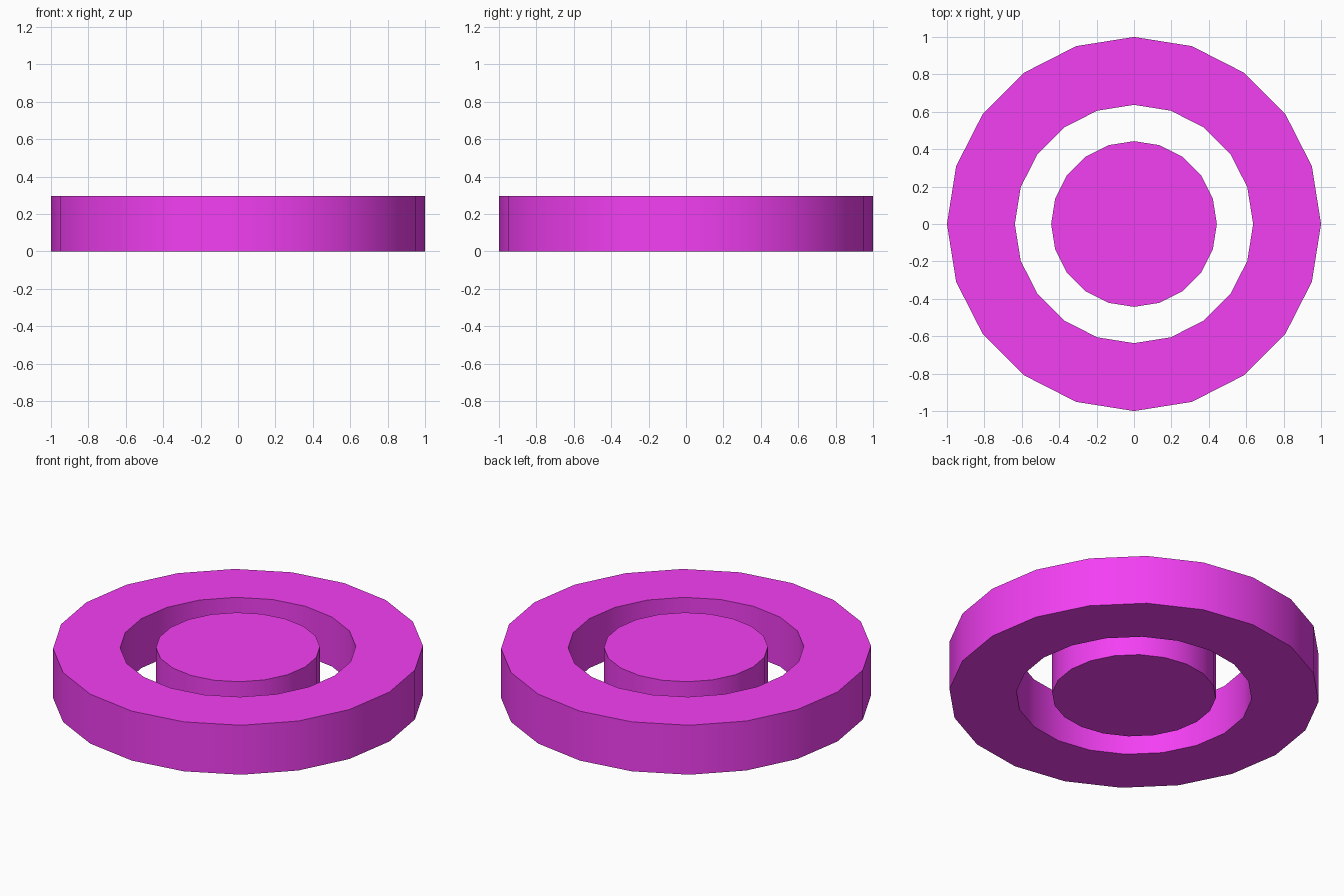
import bpy, bmesh, math

if "Cube" in bpy.data.objects:
    bpy.data.objects.remove(bpy.data.objects["Cube"])

SIDES = 20
HEIGHT = 0.295

mat = bpy.data.materials.new("magenta")
mat.diffuse_color = (0.9, 0.05, 0.9, 1)
mat.use_nodes = True
mat.node_tree.nodes["Principled BSDF"].inputs["Base Color"].default_value = mat.diffuse_color


def circle(bm, radius, z):
    return [bm.verts.new((radius * math.cos(2 * math.pi * i / SIDES),
                          radius * math.sin(2 * math.pi * i / SIDES), z))
            for i in range(SIDES)]


def bridge(bm, a, b):
    for i in range(SIDES):
        j = (i + 1) % SIDES
        bm.faces.new((a[i], a[j], b[j], b[i]))


def finish(bm, name):
    bmesh.ops.recalc_face_normals(bm, faces=bm.faces)
    mesh = bpy.data.meshes.new(name)
    bm.to_mesh(mesh)
    bm.free()
    obj = bpy.data.objects.new(name, mesh)
    bpy.context.collection.objects.link(obj)
    mesh.materials.append(mat)
    bpy.ops.object.select_all(action='DESELECT')
    obj.select_set(True)
    bpy.context.view_layer.objects.active = obj
    bpy.ops.object.shade_smooth_by_angle(angle=math.radians(30))


# Outer ring: rectangular section swept round
bm = bmesh.new()
section = [(1.0, 0), (1.0, HEIGHT), (0.637, HEIGHT), (0.637, 0)]
loops = [circle(bm, r, z) for r, z in section]
for k in range(4):
    bridge(bm, loops[k], loops[(k + 1) % 4])
finish(bm, "outer_ring")

# Centre disc: separate solid cylinder
bm = bmesh.new()
low, high = circle(bm, 0.443, 0), circle(bm, 0.443, HEIGHT)
bridge(bm, low, high)
bm.faces.new(low)
bm.faces.new(high)
finish(bm, "centre_disc")
